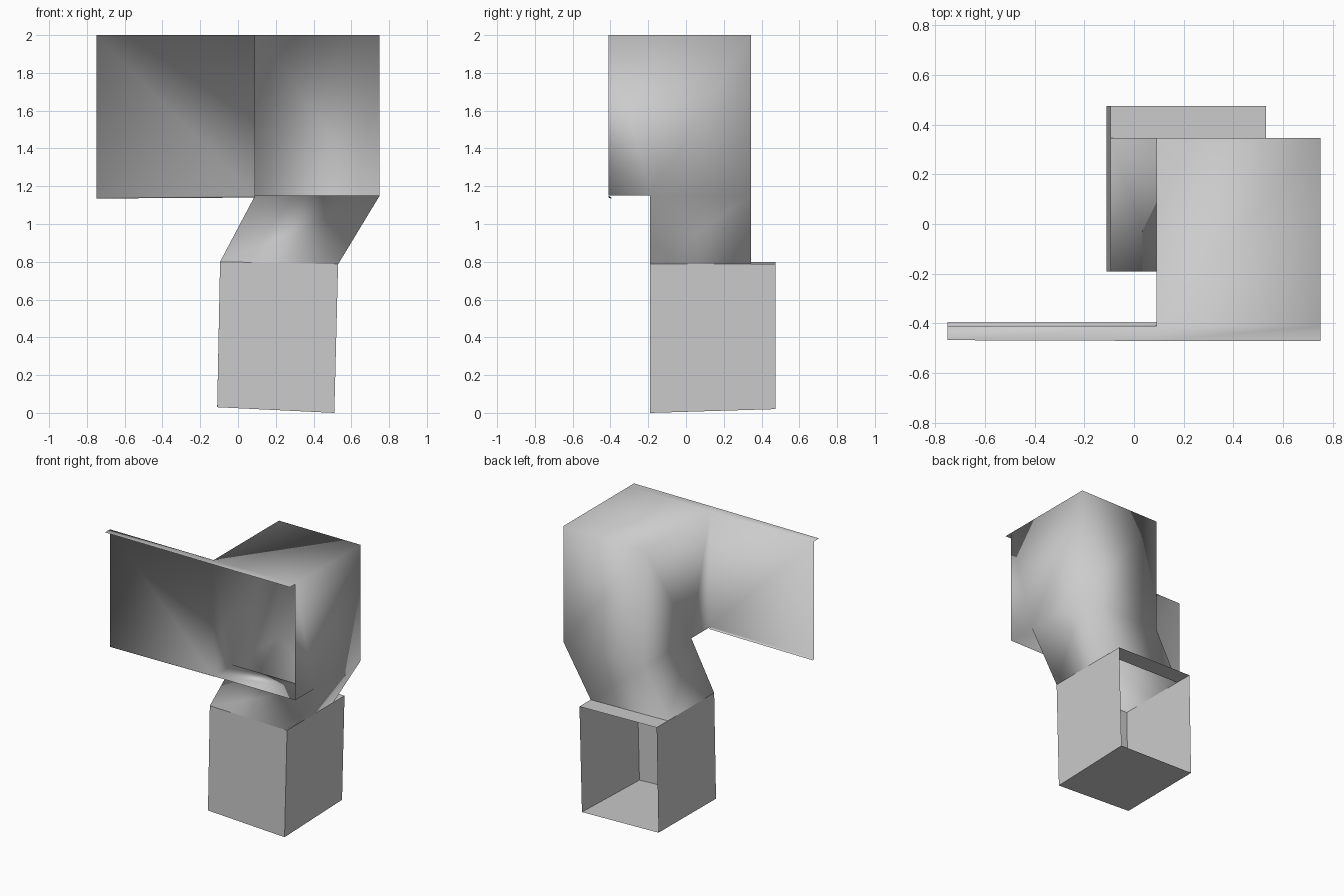
import bpy
import bmesh

cube = bpy.data.objects.get("Cube")
if cube:
    bpy.data.objects.remove(cube, do_unlink=True)

# One plain grey for the sheet metal
grey = bpy.data.materials.new("sheet_grey")
grey.use_nodes = True
colour = (0.6, 0.6, 0.6, 1)
grey.diffuse_color = colour
grey.node_tree.nodes["Principled BSDF"].inputs["Base Color"].default_value = colour


def sheet(name, points, faces, smooth):
    """Build folded sheet metal from named corners; faces list corners outward."""
    bm = bmesh.new()
    verts = {key: bm.verts.new(co) for key, co in points.items()}
    for face in faces:
        bm.faces.new([verts[key] for key in face.split()]).smooth = smooth
    mesh = bpy.data.meshes.new(name)
    bm.to_mesh(mesh)
    bm.free()
    mesh.materials.append(grey)
    obj = bpy.data.objects.new(name, mesh)
    bpy.context.collection.objects.link(obj)
    return obj


# Shared levels and sides
FRONT, BACK, MOUTH = -0.19, 0.345, -0.41
LEFT, RIGHT = 0.09, 0.75
LOW, TOP = 1.15, 2.0
JOIN_L, JOIN_R = (-0.095, 0.80), (0.53, 0.787)   # x and z where duct meets box


def at(side, y):
    return (side[0], y, side[1])


# Upper duct: slanted elbow, open-fronted head, side panel, top flange, lower lip
duct = {
    "a0": at(JOIN_L, FRONT), "a1": at(JOIN_R, FRONT),
    "a2": at(JOIN_R, BACK), "a3": at(JOIN_L, BACK),
    "b0": (LEFT, FRONT, LOW), "b1": (RIGHT, FRONT, LOW),
    "b2": (RIGHT, BACK, LOW), "b3": (LEFT, BACK, LOW),
    "c0": (LEFT, MOUTH, LOW), "c1": (RIGHT, MOUTH, LOW),
    "t0": (LEFT, MOUTH, TOP), "t1": (RIGHT, MOUTH, TOP),
    "t2": (RIGHT, BACK, TOP), "t3": (LEFT, BACK, TOP),
    "p0": (-RIGHT, MOUTH, 1.14), "p1": (-RIGHT, MOUTH, TOP),
    "f0": (-RIGHT, -0.467, TOP), "fm": (LEFT, -0.47, TOP), "f1": (RIGHT, -0.47, TOP),
    "l0": (-RIGHT, -0.395, 1.135), "l1": (LEFT, -0.395, 1.14),
}
sheet("upper_duct", duct, [
    "a0 a1 b1 b0", "a1 a2 b2 b1", "a2 a3 b3 b2", "a3 a0 b0 b3",   # elbow
    "c0 b0 b1 c1", "b2 b3 t3 t2", "c1 b1 b2 t2 t1",               # head
    "b3 b0 c0 t0 t3", "t0 t1 t2 t3",
    "c0 p0 p1 t0",                                                # side panel
    "f0 fm t0 p1", "fm f1 t1 t0",                                 # top flange
    "p0 c0 l1 l0",                                                # lower lip
], True)

# Lower box: open at the back and into the duct above
REAR = 0.475
box = {
    "g0": (-0.11, FRONT, 0.03), "g1": (0.51, FRONT, 0.0),
    "g2": (0.51, REAR, 0.02), "g3": (-0.11, REAR, 0.035),
    "j0": at(JOIN_L, FRONT), "j1": at(JOIN_R, FRONT),
    "j2": at(JOIN_R, REAR), "j3": at(JOIN_L, REAR),
    "k2": at(JOIN_R, BACK), "k3": at(JOIN_L, BACK),
}
sheet("lower_box", box, [
    "g0 g1 j1 j0",        # front wall
    "g1 g2 j2 k2 j1",     # left wall
    "g3 g0 j0 k3 j3",     # right wall
    "g0 g3 g2 g1",        # floor
    "k3 k2 j2 j3",        # rear top strip
], False)
